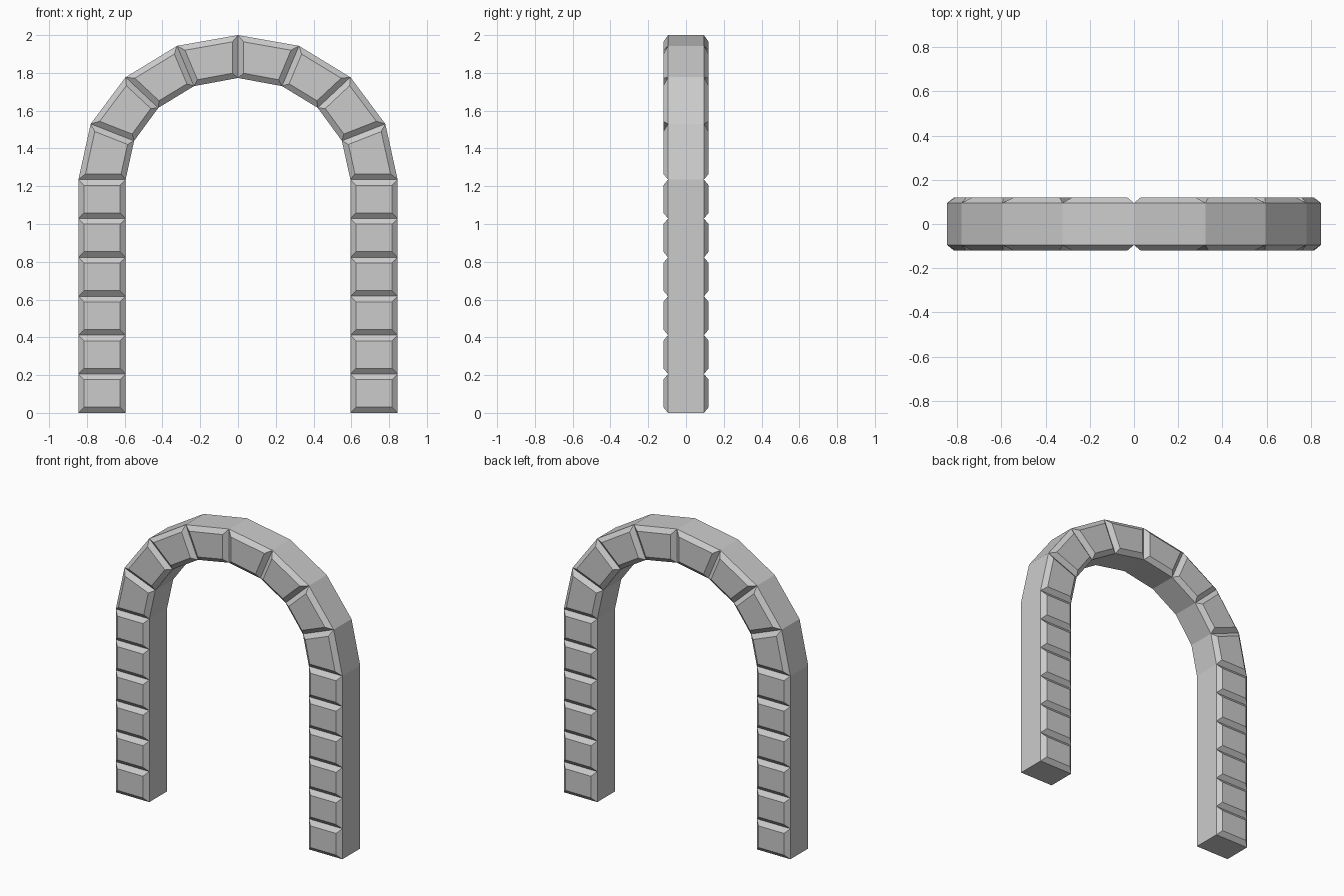
import bpy, bmesh

if "Cube" in bpy.data.objects:
    bpy.data.objects.remove(bpy.data.objects["Cube"])

Y = 0.095       # half depth at the joints
BEVEL = 0.03    # inset of each stone face
RISE = 0.025    # how far each stone face stands out
SPRING = 1.235  # height where the arch starts
OUT, INN = 0.845, 0.595


def stone_band(name, stations, cap_start=False, cap_end=False):
    """Row of stones along (outer, inner) x/z stations, running from right to left."""
    bm = bmesh.new()
    rings = []
    for (ox, oz), (ix, iz) in stations:
        rings.append([bm.verts.new(c) for c in
                      ((ox, -Y, oz), (ox, Y, oz), (ix, Y, iz), (ix, -Y, iz))])
    stones = []
    for (a, b, c, d), (e, f, g, h) in zip(rings, rings[1:]):
        stones.append(bm.faces.new((a, e, h, d)))   # front
        stones.append(bm.faces.new((b, c, g, f)))   # back
        bm.faces.new((a, b, f, e))                  # outside
        bm.faces.new((d, h, g, c))                  # inside
    if cap_start:
        bm.faces.new(rings[0][::-1])
    if cap_end:
        bm.faces.new(rings[-1])
    bm.normal_update()
    # chamfered, raised stone faces
    bmesh.ops.inset_individual(bm, faces=stones, thickness=BEVEL,
                               depth=RISE, use_even_offset=True)
    mesh = bpy.data.meshes.new(name)
    bm.to_mesh(mesh)
    bm.free()
    obj = bpy.data.objects.new(name, mesh)
    bpy.context.collection.objects.link(obj)
    return obj


def mirrored(stations):
    return [((-o[0], o[1]), (-i[0], i[1])) for o, i in reversed(stations)]


# Legs: six stones each
leg = [((OUT, SPRING * k / 6), (INN, SPRING * k / 6)) for k in range(7)]
stone_band("right_leg", leg, cap_start=True)
stone_band("left_leg", mirrored(leg), cap_end=True)

# Arch: four stones on each side of the crown
half = [((OUT, SPRING), (INN, SPRING)),
        ((0.78, 1.53), (0.55, 1.44)),
        ((0.595, 1.777), (0.422, 1.615)),
        ((0.323, 1.943), (0.233, 1.73)),
        ((0.0, 2.0), (0.0, 1.773))]
stone_band("arch", half + mirrored(half)[1:])
